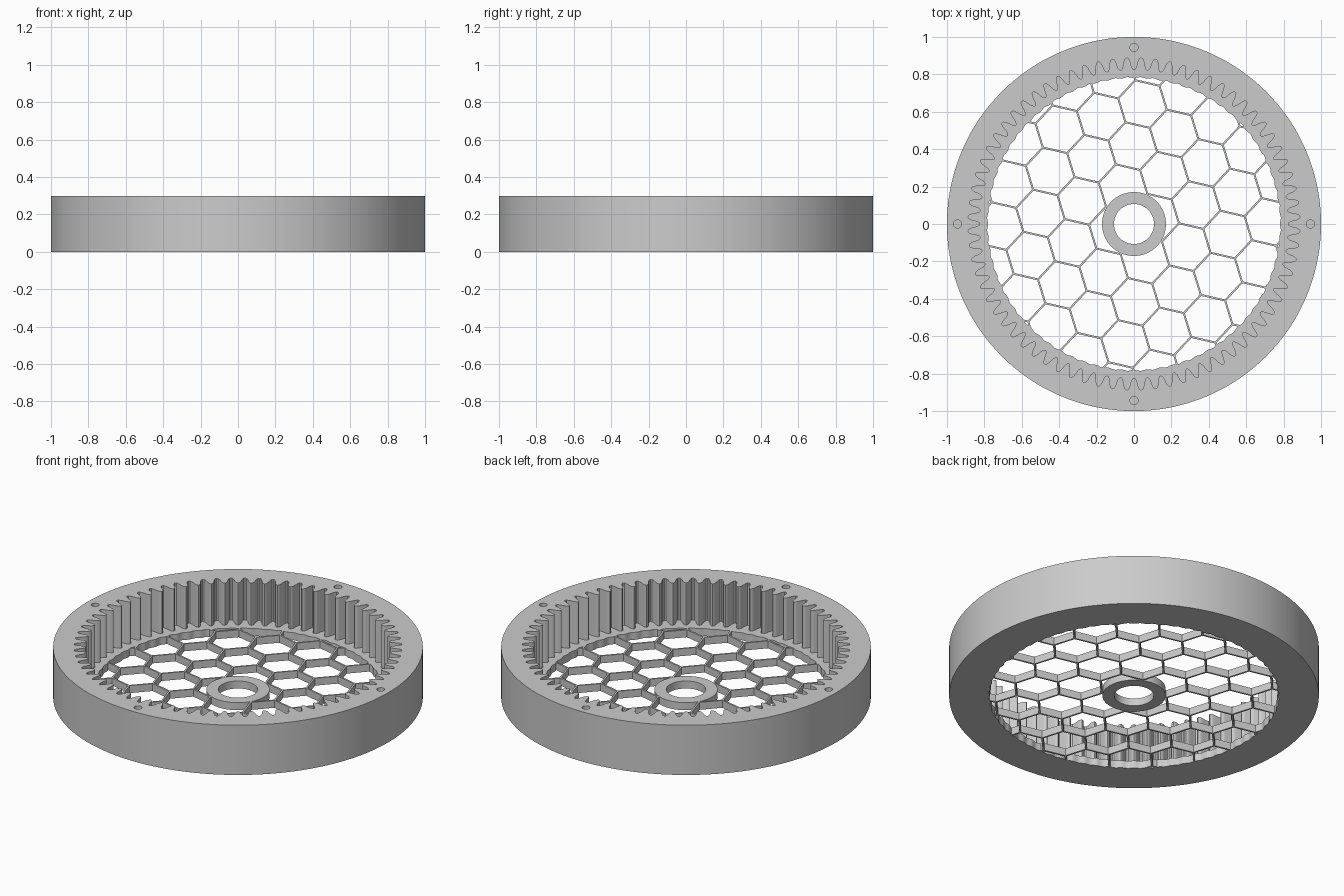
import bpy, bmesh, math
from mathutils import Vector, Matrix

if "Cube" in bpy.data.objects:
    bpy.data.objects.remove(bpy.data.objects["Cube"])

TEETH = 72
HEIGHT = 0.297
FLOOR = 0.045
LIP = 0.783
CELL = 0.231                    # honeycomb cell spacing
ROT = math.radians(17)          # honeycomb rotation
WALL = 0.01

grey = bpy.data.materials.new("plain grey")
grey.diffuse_color = (0.6, 0.6, 0.6, 1)
grey.use_nodes = True
grey.node_tree.nodes["Principled BSDF"].inputs["Base Color"].default_value = grey.diffuse_color


def finish(bm, name, smooth=True):
    bmesh.ops.recalc_face_normals(bm, faces=bm.faces)
    mesh = bpy.data.meshes.new(name)
    bm.to_mesh(mesh)
    bm.free()
    obj = bpy.data.objects.new(name, mesh)
    bpy.context.collection.objects.link(obj)
    mesh.materials.append(grey)
    if smooth:
        bpy.ops.object.select_all(action='DESELECT')
        obj.select_set(True)
        bpy.context.view_layer.objects.active = obj
        bpy.ops.object.shade_smooth_by_angle(angle=math.radians(30))
    return obj


def closed_band(loops, n):
    """Skin a closed chain of loops, each given as (radius function, z)."""
    bm = bmesh.new()
    rings = []
    for radius, z in loops:
        ring = []
        for i in range(n):
            a = math.pi / 2 + 2 * math.pi * i / n
            r = radius(i)
            ring.append(bm.verts.new((r * math.cos(a), r * math.sin(a), z)))
        rings.append(ring)
    for k, ring in enumerate(rings):
        nxt = rings[(k + 1) % len(rings)]
        for i in range(n):
            j = (i + 1) % n
            bm.faces.new((ring[i], ring[j], nxt[j], nxt[i]))
    return bm


# Tooth profile: radii from tooth tip to gap centre, mirrored for one pitch
half = [0.822, 0.826, 0.838, 0.868, 0.885, 0.888]
pitch = half + half[-2:0:-1]
N = TEETH * len(pitch)


def gear(i):
    return pitch[i % len(pitch)]


def lip(i):
    return LIP - 0.003 * math.cos(2 * math.pi * i / len(pitch))


def const(r):
    return lambda i: r


# Ring body with internal teeth and a narrow floor lip
ring = finish(closed_band([(lip, 0), (const(1), 0), (const(1), HEIGHT),
                           (gear, HEIGHT), (gear, FLOOR), (lip, FLOOR)], N),
              "toothed_ring", smooth=False)

# Blind screw holes in the rim
bm = bmesh.new()
for k in range(4):
    a = k * math.pi / 2
    pos = Matrix.Translation((0.943 * math.cos(a), 0.943 * math.sin(a), HEIGHT))
    bmesh.ops.create_cone(bm, cap_ends=True, segments=24, radius1=0.022,
                          radius2=0.022, depth=0.3, matrix=pos)
cutter = finish(bm, "screw_hole_cutter", smooth=False)
cutter.hide_render = True
cutter.hide_set(True)
mod = ring.modifiers.new("screw_holes", 'BOOLEAN')
mod.operation = 'DIFFERENCE'
mod.solver = 'EXACT'
mod.object = cutter
bpy.context.view_layer.objects.active = ring
ring.select_set(True)
bpy.ops.object.modifier_apply(modifier=mod.name)
bpy.data.objects.remove(cutter)
bpy.ops.object.select_all(action='DESELECT')
ring.select_set(True)
bpy.context.view_layer.objects.active = ring
bpy.ops.object.shade_smooth_by_angle(angle=math.radians(30))

# Central hub
finish(closed_band([(const(0.107), 0), (const(0.171), 0),
                    (const(0.171), FLOOR), (const(0.107), FLOOR)], 72), "hub")

# Honeycomb floor: one thin wall between each pair of neighbouring cells,
# trimmed to the space between hub and lip
axes = [Vector((math.cos(ROT + t), math.sin(ROT + t)))
        for t in (0, math.pi / 3, 2 * math.pi / 3)]
side = CELL / math.sqrt(3)
bm = bmesh.new()
for i in range(-8, 9):
    for j in range(-8, 9):
        cell = (axes[0] * (i + 0.5) + axes[1] * j) * CELL
        for n in axes:
            mid = cell + n * CELL / 2
            along = Vector((-n.y, n.x))
            ts = [(s / 60 - 0.5) * (side + WALL * 0.5) for s in range(61)]
            ts = [t for t in ts if 0.155 < (mid + along * t).length < 0.797]
            if len(ts) < 2:
                continue
            c = mid + along * (ts[0] + ts[-1]) / 2
            mat = (Matrix.Translation((c.x, c.y, FLOOR / 2))
                   @ Matrix.Rotation(math.atan2(along.y, along.x), 4, 'Z')
                   @ Matrix.Diagonal((ts[-1] - ts[0], WALL, FLOOR - 0.001, 1)))
            bmesh.ops.create_cube(bm, size=1, matrix=mat)
finish(bm, "honeycomb_floor", smooth=False)
